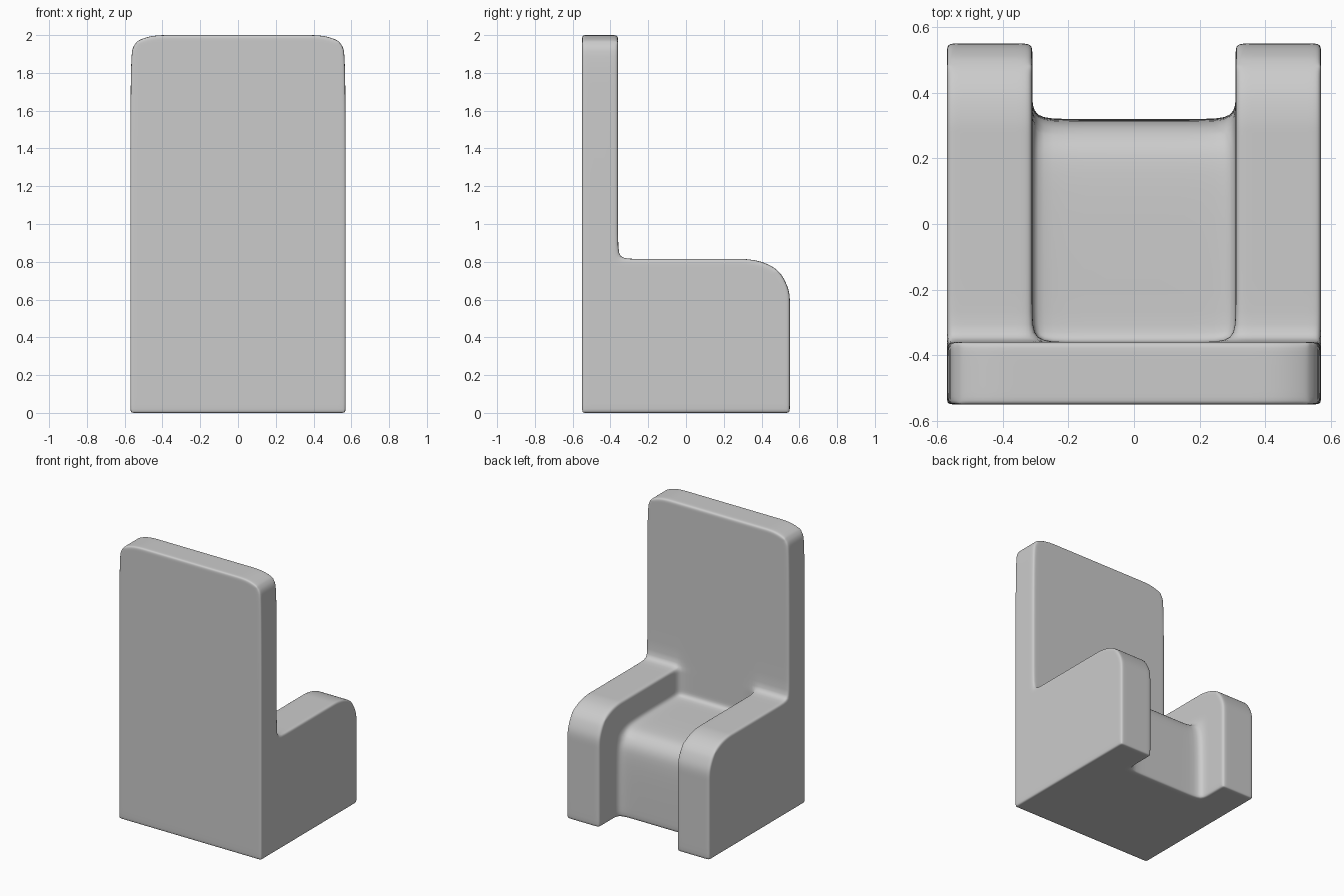
import bpy, bmesh
from math import hypot

if "Cube" in bpy.data.objects:
    bpy.data.objects.remove(bpy.data.objects["Cube"])

# Grid lines of the control cage (close pairs keep an edge tight, wide pairs give a soft fillet)
half = [0.20, 0.31, 0.35, 0.45, 0.54, 0.57]
XS = [-v for v in reversed(half)] + half
YS = [-0.55, -0.53, -0.39, -0.36, -0.27, 0.16, 0.24, 0.28, 0.32, 0.40, 0.48, 0.52, 0.55]
ZS = [0, 0.025, 0.44, 0.52, 0.57, 0.61, 0.66, 0.74, 0.78, 0.815, 0.91, 1.88, 1.94, 1.97, 2.0]


def solid(i, j, k):
    """True where a grid cell belongs to the back, an arm or the seat."""
    if not (0 <= i < len(XS) - 1 and 0 <= j < len(YS) - 1 and 0 <= k < len(ZS) - 1):
        return False
    x, y, z = [(a[n] + a[n + 1]) / 2 for a, n in ((XS, i), (YS, j), (ZS, k))]
    back = y < -0.36
    arm = abs(x) > 0.31 and z < 0.815
    seat = y < 0.32 and z < 0.61
    return back or arm or seat


def round_off(u, v, u0, v0, ru, rv):
    """Map the square corner region that starts at (u0, v0) onto a quarter disc."""
    a, b = (u - u0) / ru, (v - v0) / rv
    if a <= 1e-6 or b <= 1e-6:
        return u, v
    f = max(a, b) / hypot(a, b)
    return u0 + a * f * ru, v0 + b * f * rv


def place(i, j, k):
    x, y, z = XS[i], YS[j], ZS[k]
    if abs(x) > 0.3:                                   # arm fronts
        if z < 0.82:
            y, z = round_off(y, z, 0.32, 0.61, 0.23, 0.205)
    if abs(x) < 0.32 and y < 0.33 and z < 0.62:        # seat front
        y, z = round_off(y, z, 0.16, 0.44, 0.16, 0.17)
    if z > 1.8:                                        # top corners of the back
        s = 1 if x > 0 else -1
        ax, z = round_off(abs(x), z, 0.45, 1.88, 0.12, 0.12)
        x = s * ax
    return x, y, z


# Build the boundary faces of the solid cells
bm = bmesh.new()
verts = {}


def vert(p):
    if p not in verts:
        verts[p] = bm.verts.new(place(*p))
    return verts[p]


for i in range(len(XS) - 1):
    for j in range(len(YS) - 1):
        for k in range(len(ZS) - 1):
            if not solid(i, j, k):
                continue
            cell = (i, j, k)
            for axis in range(3):
                for side in (0, 1):
                    other = list(cell)
                    other[axis] += 2 * side - 1
                    if solid(*other):
                        continue
                    b, c = (axis + 1) % 3, (axis + 2) % 3
                    ring = []
                    for db, dc in ((0, 0), (1, 0), (1, 1), (0, 1)):
                        p = list(cell)
                        p[axis] += side
                        p[b] += db
                        p[c] += dc
                        ring.append(vert(tuple(p)))
                    bm.faces.new(ring if side else ring[::-1])

for f in bm.faces:
    f.smooth = True
mesh = bpy.data.meshes.new("armchair")
bm.to_mesh(mesh)
bm.free()
chair = bpy.data.objects.new("armchair", mesh)
bpy.context.collection.objects.link(chair)

# Smooth upholstered surface
sub = chair.modifiers.new("smooth", 'SUBSURF')
sub.levels = sub.render_levels = 2
